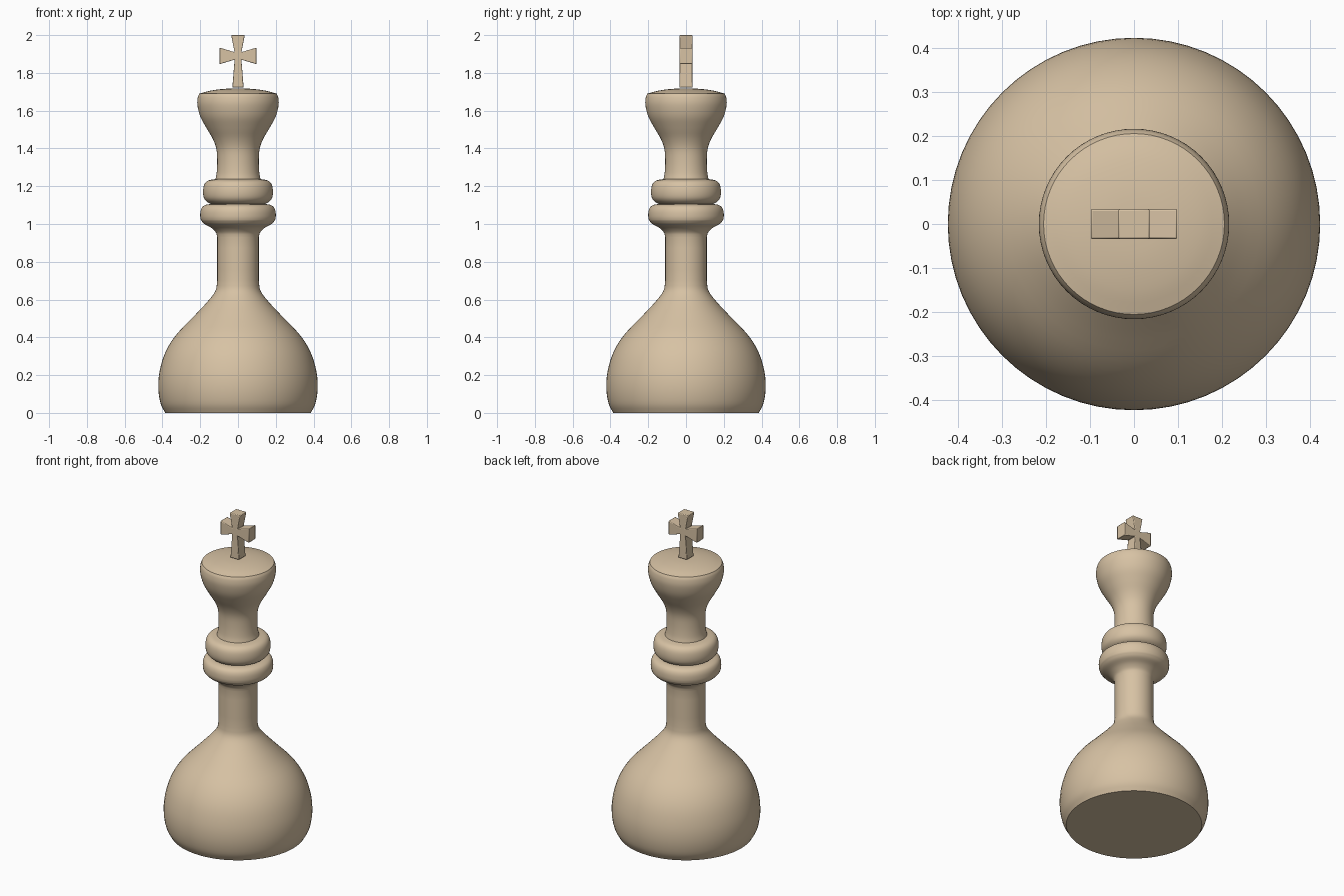
import bpy, bmesh, math
from mathutils import Vector

if "Cube" in bpy.data.objects:
    bpy.data.objects.remove(bpy.data.objects["Cube"])


def smooth_curve(pts, steps=4):
    """Catmull-Rom curve through (radius, z) points."""
    p = [Vector(q) for q in pts]
    p = [2 * p[0] - p[1]] + p + [2 * p[-1] - p[-2]]
    out = []
    for a, b, c, d in zip(p, p[1:], p[2:], p[3:]):
        for i in range(steps):
            t = i / steps
            out.append(0.5 * (2 * b + (c - a) * t + (2 * a - 5 * b + 4 * c - d) * t * t
                              + (3 * b - a - 3 * c + d) * t ** 3))
    return out + [p[-2]]


def finish(name, bm, mat):
    bmesh.ops.recalc_face_normals(bm, faces=bm.faces)
    mesh = bpy.data.meshes.new(name)
    bm.to_mesh(mesh)
    bm.free()
    mesh.materials.append(mat)
    obj = bpy.data.objects.new(name, mesh)
    bpy.context.collection.objects.link(obj)
    bpy.ops.object.select_all(action='DESELECT')
    obj.select_set(True)
    bpy.context.view_layer.objects.active = obj
    return obj


def lathe(name, runs, mat, sides=64):
    """Revolve smooth runs, keeping a crease where two runs meet."""
    profile = []
    for run in runs:
        profile += smooth_curve(run)[1 if profile else 0:]
    bm = bmesh.new()
    verts = [bm.verts.new((max(r, 0), 0, z)) for r, z in profile]
    edges = [bm.edges.new(e) for e in zip(verts, verts[1:])]
    bmesh.ops.spin(bm, geom=verts + edges, cent=(0, 0, 0), axis=(0, 0, 1),
                   angle=2 * math.pi, steps=sides)
    bmesh.ops.remove_doubles(bm, verts=bm.verts, dist=1e-5)
    finish(name, bm, mat)
    bpy.ops.object.shade_smooth_by_angle(angle=math.radians(35))


wood = bpy.data.materials.new("pale_wood")
wood.diffuse_color = (0.68, 0.54, 0.37, 1)
wood.use_nodes = True
wood.node_tree.nodes["Principled BSDF"].inputs["Base Color"].default_value = wood.diffuse_color

# Bulbous base, stem and lower collar
lathe("base_and_stem", [
    [(0, 0), (0.385, 0)],
    [(0.385, 0), (0.41, 0.05), (0.422, 0.13), (0.415, 0.22), (0.385, 0.32),
     (0.33, 0.41), (0.24, 0.505), (0.165, 0.585), (0.12, 0.645), (0.11, 0.70)],
    [(0.11, 0.70), (0.11, 0.93)],
    [(0.11, 0.93), (0.117, 0.955), (0.142, 0.98), (0.178, 1.0), (0.196, 1.02)],
    [(0.196, 1.02), (0.2, 1.04), (0.198, 1.07), (0.187, 1.092), (0.165, 1.103), (0.14, 1.105)],
], wood)

# Upper collar
lathe("upper_collar", [
    [(0.14, 1.105), (0.165, 1.118), (0.181, 1.14), (0.185, 1.175),
     (0.178, 1.21), (0.158, 1.23), (0.118, 1.238)],
], wood)

# Neck and flared head with a shallow domed cap
lathe("neck_and_head", [
    [(0.12, 1.235), (0.113, 1.27), (0.11, 1.33), (0.114, 1.395), (0.133, 1.45),
     (0.168, 1.51), (0.2, 1.57), (0.215, 1.63), (0.213, 1.67), (0.205, 1.69)],
    [(0.205, 1.69), (0.15, 1.705), (0.08, 1.715), (0, 1.718)],
], wood)

# Cross finial: half outline mirrored, then extruded
half = [(0.03, 1.722), (0.018, 1.87), (0.098, 1.846), (0.098, 1.934),
        (0.018, 1.91), (0.036, 2.0)]
outline = half + [(-x, z) for x, z in reversed(half)]
bm = bmesh.new()
face = bm.faces.new([bm.verts.new((x, -0.034, z)) for x, z in outline])
new = bmesh.ops.extrude_face_region(bm, geom=[face])["geom"]
bmesh.ops.translate(bm, vec=(0, 0.068, 0),
                    verts=[v for v in new if isinstance(v, bmesh.types.BMVert)])
cross = finish("cross_finial", bm, wood)
bevel = cross.modifiers.new("soft_edges", 'BEVEL')
bevel.width = 0.004
bevel.segments = 2
bpy.ops.object.shade_smooth_by_angle(angle=math.radians(35))
